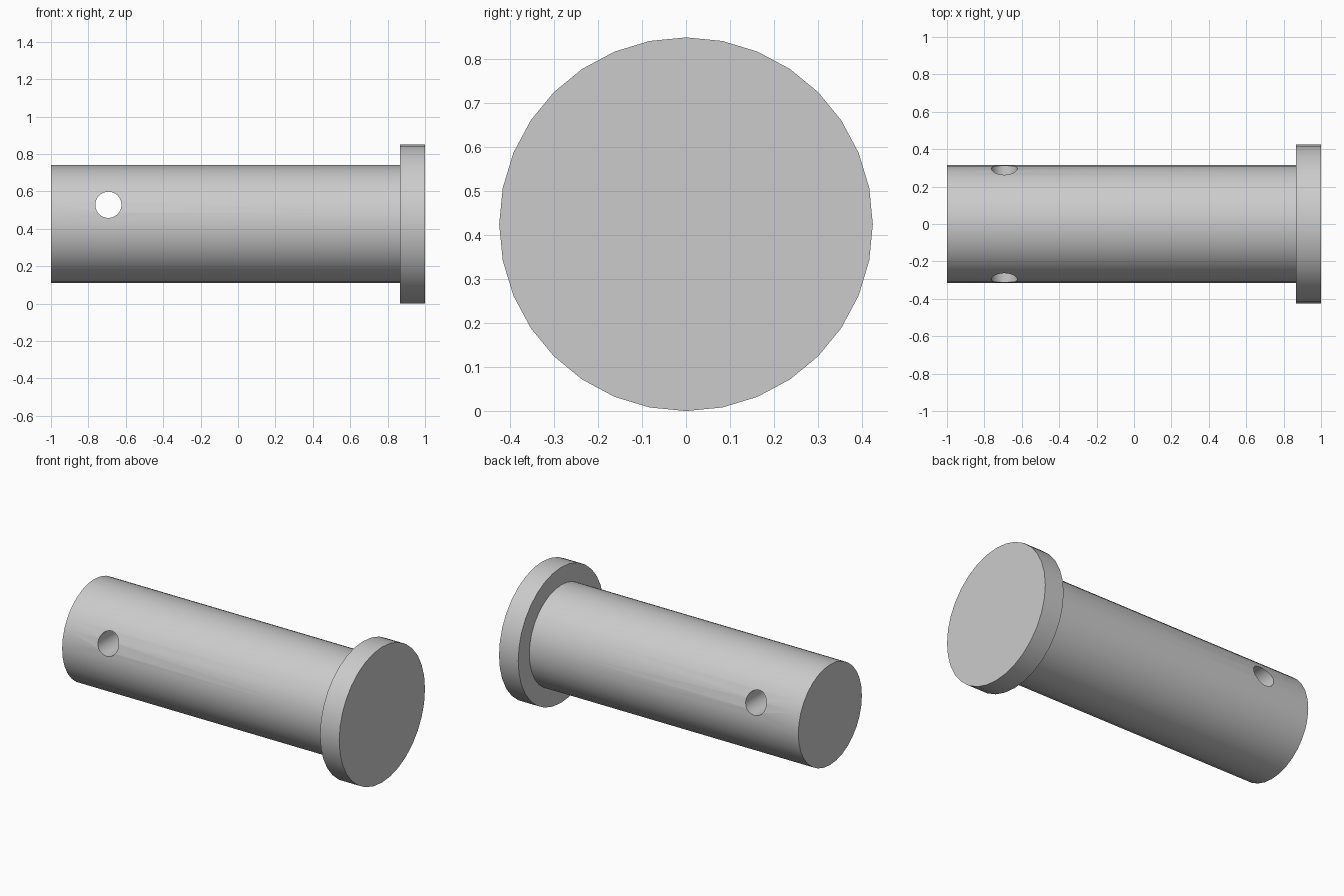
import bpy
import math

cube = bpy.data.objects.get("Cube")
if cube:
    bpy.data.objects.remove(cube, do_unlink=True)

AXIS_Z = 0.425
HEAD_X = 0.867

steel = bpy.data.materials.new("plain grey steel")
steel.use_nodes = True
grey = (0.6, 0.6, 0.6, 1)
steel.diffuse_color = grey
steel.node_tree.nodes["Principled BSDF"].inputs["Base Color"].default_value = grey


def cylinder(name, radius, length, centre, rotation, sides=32):
    bpy.ops.mesh.primitive_cylinder_add(vertices=sides, radius=radius, depth=length,
                                        location=centre, rotation=rotation)
    obj = bpy.context.object
    obj.name = name
    obj.data.materials.append(steel)
    return obj


def smooth(obj):
    bpy.ops.object.select_all(action="DESELECT")
    obj.select_set(True)
    bpy.context.view_layer.objects.active = obj
    bpy.ops.object.shade_smooth_by_angle(angle=math.radians(30))


along_x = (0, math.pi / 2, 0)
along_y = (math.pi / 2, 0, 0)

# Flat round head
head = cylinder("pin_head", 0.425, 1 - HEAD_X, ((1 + HEAD_X) / 2, 0, AXIS_Z), along_x)

# Long shaft, ending at the underside of the head
shaft = cylinder("pin_shaft", 0.315, 1 + HEAD_X, ((HEAD_X - 1) / 2, 0, AXIS_Z), along_x)

# Cross hole for the locking pin, set above the shaft axis
cutter = cylinder("hole_cutter", 0.07, 1, (-0.693, 0, 0.528), along_y)
cutter.hide_render = True
hole = shaft.modifiers.new("cross_hole", "BOOLEAN")
hole.operation = "DIFFERENCE"
hole.solver = "EXACT"
hole.object = cutter
bpy.context.view_layer.objects.active = shaft
bpy.ops.object.modifier_apply(modifier=hole.name)
bpy.data.objects.remove(cutter, do_unlink=True)

for part in (head, shaft):
    smooth(part)
